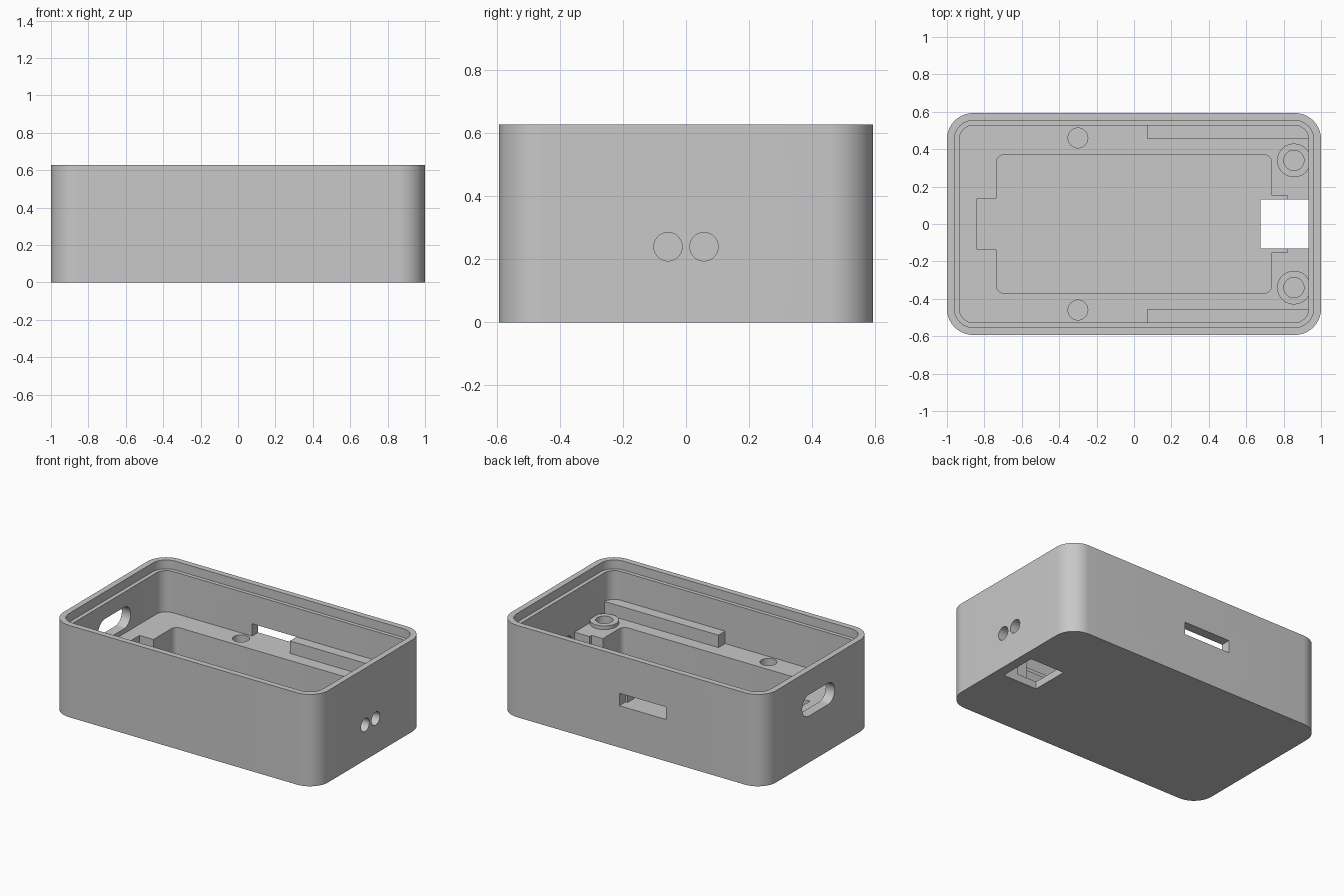
import bpy, bmesh, math

if "Cube" in bpy.data.objects:
    bpy.data.objects.remove(bpy.data.objects["Cube"])

grey = bpy.data.materials.new("light_grey_plastic")
grey.diffuse_color = (0.58, 0.58, 0.58, 1)
grey.use_nodes = True
grey.node_tree.nodes["Principled BSDF"].inputs["Base Color"].default_value = grey.diffuse_color

FLOOR, TOP = 0.285, 0.627


def prism(name, pts, z0, z1):
    """Extrude a flat outline between two heights."""
    bm = bmesh.new()
    face = bm.faces.new([bm.verts.new((x, y, z0)) for x, y in pts])
    ext = bmesh.ops.extrude_face_region(bm, geom=[face])
    for v in ext["geom"]:
        if isinstance(v, bmesh.types.BMVert):
            v.co.z = z1
    bmesh.ops.recalc_face_normals(bm, faces=bm.faces)
    mesh = bpy.data.meshes.new(name)
    bm.to_mesh(mesh)
    bm.free()
    mesh.materials.append(grey)
    ob = bpy.data.objects.new(name, mesh)
    bpy.context.collection.objects.link(ob)
    return ob


def rounded(w, d, r, n=12):
    """Rounded rectangle outline from half sizes and corner radius."""
    pts = []
    for q, (sx, sy) in enumerate([(1, 1), (-1, 1), (-1, -1), (1, -1)]):
        for i in range(n + 1):
            a = math.pi / 2 * (q + i / n)
            pts.append((sx * (w - r) + r * math.cos(a), sy * (d - r) + r * math.sin(a)))
    return pts


def rect(x0, x1, y0, y1):
    return [(x0, y0), (x1, y0), (x1, y1), (x0, y1)]


def circle(x, y, r, n=40):
    return [(x + r * math.cos(math.tau * i / n), y + r * math.sin(math.tau * i / n)) for i in range(n)]


def combine(body, tool, operation="DIFFERENCE"):
    mod = body.modifiers.new(tool.name, "BOOLEAN")
    mod.operation, mod.solver, mod.object = operation, "EXACT", tool
    bpy.context.view_layer.objects.active = body
    bpy.ops.object.modifier_apply(modifier=mod.name)
    bpy.data.objects.remove(tool)


def side_cut(name, pts, x0, x1):
    """Cutter whose outline lies in the y-z plane, running along x."""
    ob = prism(name, pts, x0, x1)
    for v in ob.data.vertices:
        a, b, c = v.co
        v.co = (c, a, b)
    return ob


# Outer shell, main cavity and stepped lid seat
body = prism("enclosure_body", rounded(1.0, 0.593, 0.14, 16), 0, TOP)
combine(body, prism("cavity", rounded(0.933, 0.527, 0.073), FLOOR, 0.7))
combine(body, prism("lid_seat", rounded(0.96, 0.553, 0.1), TOP - 0.06, 0.7))

# Deep pocket with end tabs
combine(body, prism("pocket", rounded(0.735, 0.37, 0.04, 6), 0.05, 0.4))
combine(body, prism("left_tab", rect(-0.84, -0.70, -0.137, 0.137), 0.05, 0.4))
combine(body, prism("right_tab", rect(0.70, 0.82, -0.152, 0.152), 0.05, 0.4))

# Opening through the bottom
combine(body, prism("bottom_opening", rect(0.675, 0.933, -0.13, 0.13), -0.1, 0.4))

# Rails, bosses and screw holes, mirrored front to back
for s in (-1, 1):
    combine(body, prism("rail", rect(0.073, 0.95, *sorted((s * 0.455, s * 0.55))), 0.25, 0.37), "UNION")
    combine(body, prism("boss", circle(0.855, s * 0.34, 0.09), 0.25, 0.31), "UNION")
    combine(body, prism("boss_hole", circle(0.855, s * 0.34, 0.054), 0.08, 0.45))
    combine(body, prism("screw_hole", circle(-0.3, s * 0.46, 0.053), 0.08, 0.45))

# Slot in the back wall
combine(body, prism("back_slot", rect(-0.263, 0.088, 0.527, 0.7), FLOOR, 0.37))

# Rounded port in the left wall
port = [(y, z + 0.391) for y, z in rounded(0.175, 0.073, 0.0725)]
combine(body, side_cut("left_port", port, -1.1, -0.90))

# Two round holes in the right wall
for y in (-0.057, 0.057):
    combine(body, side_cut("cable_hole", circle(y, 0.24, 0.045), 0.90, 1.1))

bpy.ops.object.select_all(action="DESELECT")
body.select_set(True)
bpy.context.view_layer.objects.active = body
bpy.ops.object.shade_smooth_by_angle(angle=math.radians(30))
